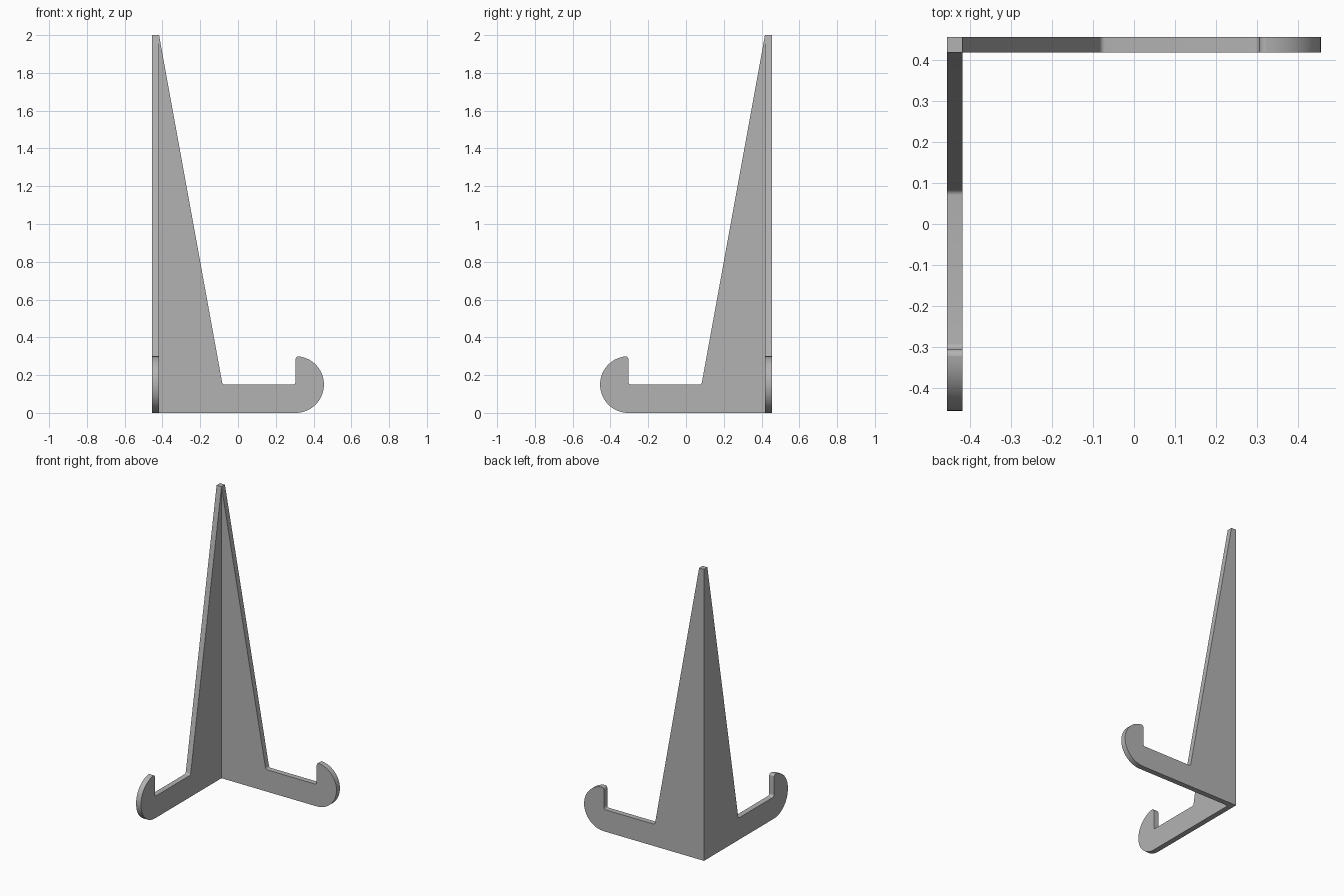
import bpy, bmesh, math
from mathutils import Vector

cube = bpy.data.objects.get("Cube")
if cube:
    bpy.data.objects.remove(cube, do_unlink=True)

HALF = 0.455       # half of the footprint
T = 0.037          # wall thickness
H = 2.0            # height
R = 0.15           # hook radius and foot height

grey = bpy.data.materials.new("plain grey")
grey.use_nodes = True
grey.diffuse_color = (0.45, 0.45, 0.45, 1)
grey.node_tree.nodes["Principled BSDF"].inputs["Base Color"].default_value = (0.45, 0.45, 0.45, 1)


def fillet(a, b, c, r, steps=6):
    """Round the corner b between a and c."""
    a, b, c = Vector(a), Vector(b), Vector(c)
    u, v = (a - b).normalized(), (c - b).normalized()
    half = u.angle(v) / 2
    mid = b + (u + v).normalized() * r / math.sin(half)
    p = b + u * r / math.tan(half) - mid
    q = b + v * r / math.tan(half) - mid
    return [mid + p.lerp(q, i / steps).normalized() * r for i in range(steps + 1)]


# Wing profile: distance from the corner edge, height
hook = 2 * HALF - R
apex, notch, inner, lip = (T, H), (0.373, R), (hook, R), (hook, 2 * R)
profile = [Vector((T, 0))]
for i in range(33):
    a = -math.pi / 2 + math.pi * i / 32
    profile.append(Vector((hook + R * math.cos(a), R + R * math.sin(a))))
profile.pop()
profile += fillet((hook + R, 2 * R), lip, inner, 0.016)
profile += fillet(lip, inner, notch, 0.014)
profile += fillet(inner, notch, apex, 0.014)
profile.append(Vector(apex))

bm = bmesh.new()


def place(u, depth, z, swap):
    """Map wing coordinates to the back wall, or to the side wall if swapped."""
    u, depth = (depth, u) if swap else (u, depth)
    return bm.verts.new((-HALF + u, HALF - depth, z))


# Two wings, left open where they meet the corner post
for swap in (False, True):
    outer = [place(p.x, 0, p.y, swap) for p in profile]
    inside = [place(p.x, T, p.y, swap) for p in profile]
    bm.faces.new(outer)
    bm.faces.new(inside[::-1])
    for i in range(len(profile) - 1):
        bm.faces.new((outer[i], inside[i], inside[i + 1], outer[i + 1]))

# Corner post: outer sides and both ends
for z in (0, H):
    bm.faces.new([place(u, d, z, False) for u, d in ((0, 0), (T, 0), (T, T), (0, T))])
for swap in (False, True):
    bm.faces.new([place(u, 0, z, swap) for u, z in ((0, 0), (T, 0), (T, H), (0, H))])

bmesh.ops.remove_doubles(bm, verts=bm.verts, dist=0.0001)
bmesh.ops.recalc_face_normals(bm, faces=bm.faces)

mesh = bpy.data.meshes.new("corner_stand")
bm.to_mesh(mesh)
bm.free()
mesh.materials.append(grey)
stand = bpy.data.objects.new("corner_stand", mesh)
bpy.context.collection.objects.link(stand)
bpy.ops.object.select_all(action='DESELECT')
stand.select_set(True)
bpy.context.view_layer.objects.active = stand
bpy.ops.object.shade_smooth_by_angle(angle=math.radians(30))
